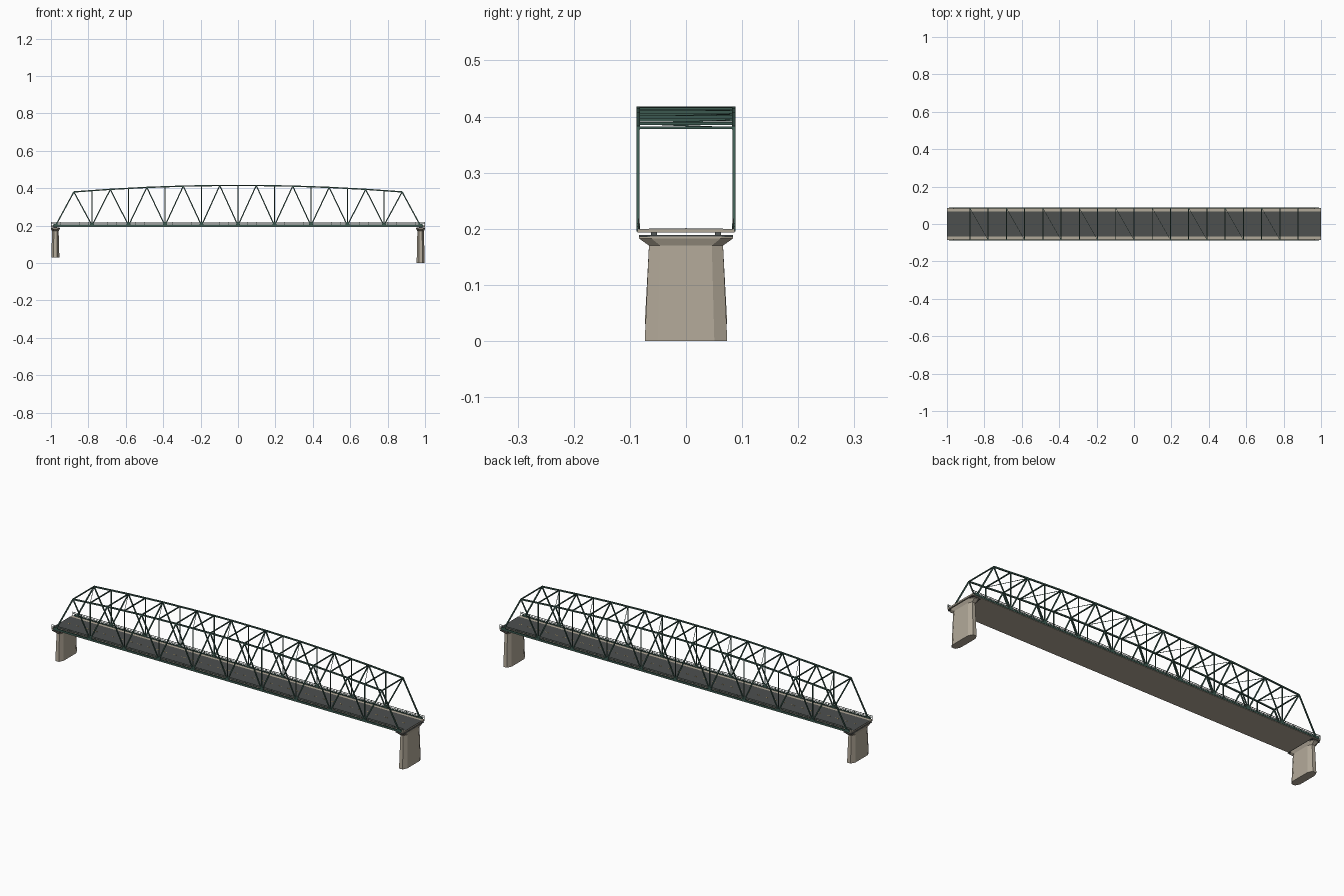
import bpy, bmesh, math
from mathutils import Vector, Matrix

if "Cube" in bpy.data.objects:
    bpy.data.objects.remove(bpy.data.objects["Cube"])

def material(name, rgb):
    m = bpy.data.materials.new(name)
    m.diffuse_color = (*rgb, 1)
    m.use_nodes = True
    m.node_tree.nodes["Principled BSDF"].inputs["Base Color"].default_value = m.diffuse_color
    return m

CONCRETE = material("warm concrete", (0.45, 0.40, 0.32))
STEEL = material("dark green steel", (0.045, 0.10, 0.08))
ASPHALT = material("asphalt", (0.075, 0.08, 0.078))
RAIL = material("pale green railing", (0.20, 0.25, 0.22))
BEARING = material("bearing grey", (0.09, 0.10, 0.10))
PAINT = material("yellow road paint", (0.60, 0.40, 0.12))

def finish(name, bm, mat):
    bmesh.ops.recalc_face_normals(bm, faces=bm.faces)
    me = bpy.data.meshes.new(name)
    bm.to_mesh(me)
    bm.free()
    me.materials.append(mat)
    ob = bpy.data.objects.new(name, me)
    bpy.context.collection.objects.link(ob)
    return ob

def add_box(bm, lo, hi):
    lo, hi = Vector(lo), Vector(hi)
    bmesh.ops.create_cube(bm, size=1, matrix=Matrix.Translation((lo + hi) / 2)
                          @ Matrix.Diagonal((*(hi - lo), 1)))

def add_beam(bm, a, b, w, h):
    """Square-ended bar from a to b, w across and h deep."""
    a, b = Vector(a), Vector(b)
    d = (b - a).normalized()
    side = d.cross(Vector((0, 0, 1)))
    side = side.normalized() if side.length > 0.01 else Vector((0, 1, 0))
    up = side.cross(d)
    rot = Matrix((d, side, up)).transposed().to_4x4()
    bmesh.ops.create_cube(bm, size=1, matrix=Matrix.Translation((a + b) / 2) @ rot
                          @ Matrix.Diagonal(((b - a).length, w, h, 1)))

def beams(name, pairs, w, h, mat=STEEL):
    bm = bmesh.new()
    for a, b in pairs:
        add_beam(bm, a, b, w, h)
    return finish(name, bm, mat)

def boxes(name, pairs, mat):
    bm = bmesh.new()
    for lo, hi in pairs:
        add_box(bm, lo, hi)
    return finish(name, bm, mat)

# Truss layout
BAY = 0.0975
TY = 0.0853          # truss plane
ZB = 0.200           # bottom chord height

def top_z(x):
    return 0.415 - 0.035 * (x / 0.8775) ** 2

def top(i, y):
    return (i * BAY, y, top_z(i * BAY))

def bottom(i, y):
    return (i * BAY, y, ZB)

# Deck, roadway and centre dashes
boxes("deck_slab", [((-1, -0.0865, 0.193), (1, 0.0865, 0.200))], CONCRETE)
boxes("roadway", [((-1, -0.066, 0.1995), (1, 0.066, 0.2008))], ASPHALT)
boxes("centre_dashes", [((-0.97 + k * 0.05, -0.0008, 0.2005),
                         (-0.95 + k * 0.05, 0.0008, 0.2012)) for k in range(39)], PAINT)

# Side trusses
for s, side in ((-1, "front"), (1, "back")):
    y = s * TY
    beams(side + "_bottom_chord", [((-0.99, y, ZB), (0.99, y, ZB))], 0.0055, 0.009)
    beams(side + "_top_chord", [(top(i, y), top(i + 2, y)) for i in range(-9, 9, 2)], 0.006, 0.007)
    beams(side + "_end_posts", [(bottom(10 * e, y), top(9 * e, y)) for e in (-1, 1)], 0.005, 0.0065)
    diagonals = [(top(i, y), bottom(i + e, y)) for i in range(-9, 10, 2)
                 for e in (-1, 1) if abs(i + e) < 10]
    beams(side + "_diagonals", diagonals, 0.004, 0.006)
    # Hangers meet the straight chord midway between its joints
    hangers = [(bottom(i, y), (i * BAY, y, (top(i - 1, y)[2] + top(i + 1, y)[2]) / 2))
               for i in range(-8, 9, 2)]
    beams(side + "_hangers", hangers, 0.0035, 0.004)
    # Gusset plates at the lower joints
    boxes(side + "_gussets", [((i * BAY - 0.010, y - 0.003, ZB - 0.004),
                               (i * BAY + 0.010, y + 0.003, ZB + 0.009))
                              for i in range(-10, 11, 2)], STEEL)
    # Low railing just inside the truss
    ry = s * 0.0845
    rails = [((-1, ry - 0.001, z), (1, ry + 0.001, z + 0.0022)) for z in (0.209, 0.216)]
    posts = [((x - 0.001, ry - 0.001, 0.2), (x + 0.001, ry + 0.001, 0.217))
             for x in [-0.998 + k * 1.996 / 40 for k in range(41)]]
    boxes(side + "_railing", rails + posts, RAIL)

# Overhead struts and diagonal wind bracing
beams("top_struts", [(top(i, -TY), top(i, TY)) for i in range(-9, 10)], 0.005, 0.005)
beams("wind_bracing", [(top(i, TY), top(i + 1, -TY)) for i in range(-9, 9, 2)], 0.002, 0.002)

# Tapered eight-sided piers with flared caps
def ring(bm, cx, z, hx, hy, nose, cut):
    pts = [(hx, -hy + cut), (hx, hy - cut), (nose, hy), (-nose, hy),
           (-hx, hy - cut), (-hx, -hy + cut), (-nose, -hy), (nose, -hy)]
    return [bm.verts.new((cx + px, py, z)) for px, py in pts]

def pier(name, cx, base):
    bm = bmesh.new()
    rings = [ring(bm, cx, base, 0.0215, 0.0735, 0.010, 0.023),
             ring(bm, cx, 0.170, 0.0175, 0.066, 0.008, 0.020),
             ring(bm, cx, 0.183, 0.0235, 0.084, 0.012, 0.022),
             ring(bm, cx, 0.186, 0.0235, 0.084, 0.012, 0.022)]
    for a, b in zip(rings, rings[1:]):
        for k in range(8):
            bm.faces.new((a[k], a[(k + 1) % 8], b[(k + 1) % 8], b[k]))
    bm.faces.new(rings[0])
    bm.faces.new(rings[-1])
    finish(name, bm, CONCRETE)

for cx, base, side in ((-0.9765, 0.03, "left"), (0.9765, 0.0, "right")):
    pier(side + "_pier", cx, base)
    boxes(side + "_bearing_plate", [((cx - 0.0225, -0.084, 0.1855), (cx + 0.0225, 0.084, 0.1885))], BEARING)
    boxes(side + "_bearings", [((cx - 0.010, y - 0.005, 0.188), (cx + 0.010, y + 0.005, 0.1935))
                               for y in (-0.057, 0.057)], BEARING)
